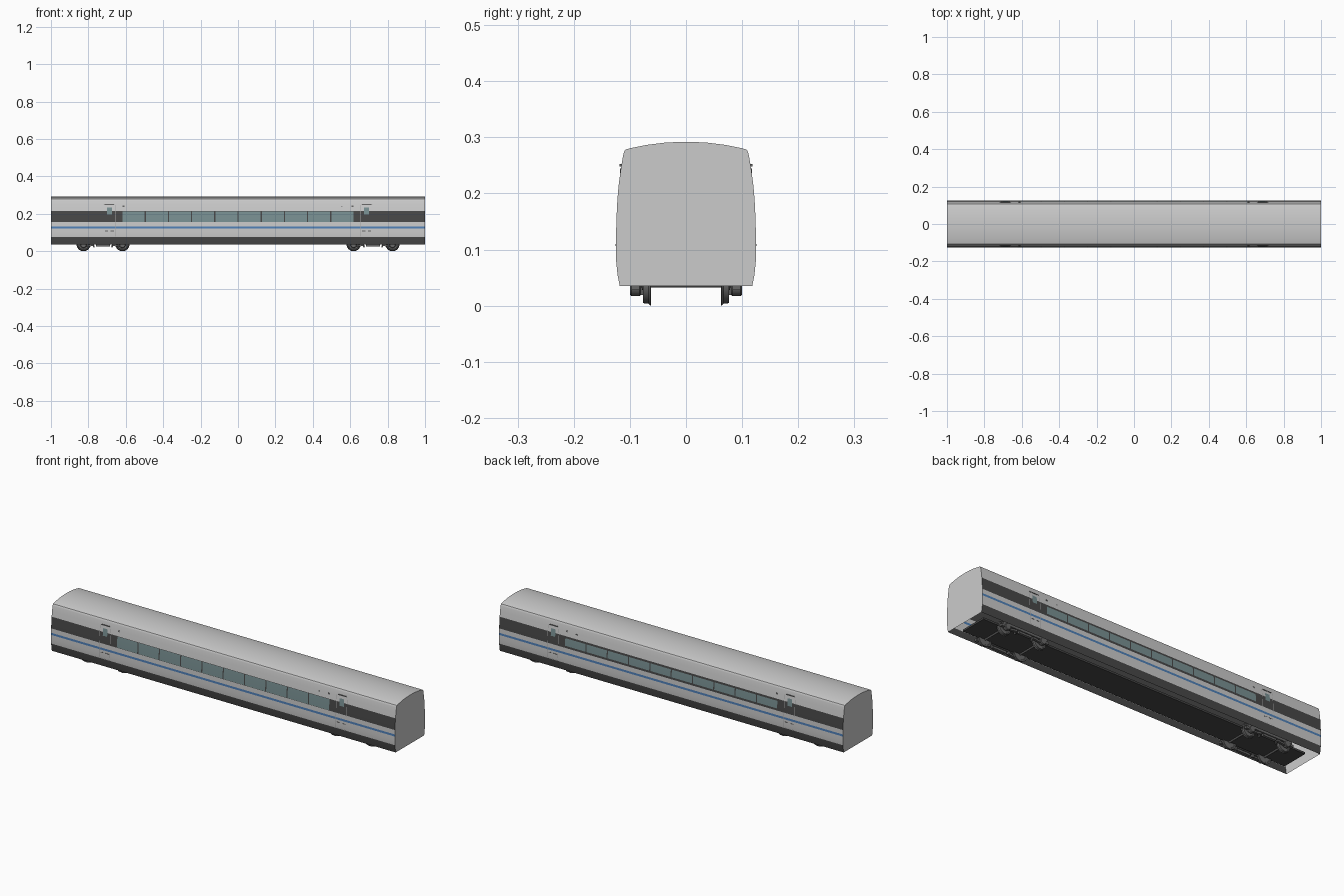
import bpy, bmesh, math
from mathutils import Matrix, Vector

if "Cube" in bpy.data.objects:
    bpy.data.objects.remove(bpy.data.objects["Cube"])

# half cross-section of the car body (y, z), bottom to roof ridge
PROFILE = [(.118, .035), (.122, .055), (.1245, .08), (.125, .10), (.1248, .115), (.124, .155),
           (.1222, .19), (.120, .215), (.116, .245), (.112, .268), (.1105, .274),
           (.108, .278), (.100, .2805), (.07, .2865), (.035, .2908), (0, .292)]


def material(name, *rgb):
    m = bpy.data.materials.new(name)
    m.diffuse_color = (*rgb, 1)
    m.use_nodes = True
    m.node_tree.nodes["Principled BSDF"].inputs["Base Color"].default_value = m.diffuse_color
    return m


DARK = material("dark_paint", .065, .065, .065)
BLUE = material("blue_paint", .08, .22, .48)
GLASS = material("tinted_glass", .19, .28, .29)
IRON = material("dark_iron", .14, .14, .14)
TRIM = material("grey_trim", .40, .40, .40)


def finish(name, bm, mat=None, smooth=True):
    me = bpy.data.meshes.new(name)
    bm.to_mesh(me)
    bm.free()
    ob = bpy.data.objects.new(name, me)
    bpy.context.collection.objects.link(ob)
    if mat:
        me.materials.append(mat)
    if smooth:
        bpy.ops.object.select_all(action='DESELECT')
        ob.select_set(True)
        bpy.context.view_layer.objects.active = ob
        bpy.ops.object.shade_smooth_by_angle(angle=math.radians(30))
    return ob


def side_y(z):
    for (ya, za), (yb, zb) in zip(PROFILE, PROFILE[1:]):
        if za <= z <= zb:
            return ya + (yb - ya) * (z - za) / (zb - za)
    return PROFILE[0][0]


def loft(bm, pts, x0, x1, flip):
    rows = [(bm.verts.new((x0, y, z)), bm.verts.new((x1, y, z))) for y, z in pts]
    for (a, b), (c, d) in zip(rows, rows[1:]):
        bm.faces.new((c, d, b, a) if flip else (a, b, d, c))


def panel(bm, x0, x1, z0, z1, side, off=0.0):
    """Curved patch that follows the body side."""
    zs = [z0] + [z for _, z in PROFILE if z0 < z < z1] + [z1]
    loft(bm, [(side * (side_y(z) + off), z) for z in zs], x0, x1, side > 0)


def box(bm, cx, cy, cz, sx, sy, sz, tilt=0):
    m = Matrix.Translation((cx, cy, cz)) @ Matrix.Rotation(tilt, 4, 'Y') @ Matrix.Diagonal((sx, sy, sz, 1))
    bmesh.ops.create_cube(bm, size=1, matrix=m)


def lathe(bm, x, z, pts, steps=36):
    """Spin (radius, y) points around a crosswise axle."""
    vs = [bm.verts.new((x + r, y, z)) for r, y in pts]
    es = [bm.edges.new(p) for p in zip(vs, vs[1:])]
    bmesh.ops.spin(bm, geom=vs + es, cent=(x, 0, z), axis=(0, 1, 0),
                   angle=2 * math.pi, steps=steps, use_duplicate=False)
    bmesh.ops.remove_doubles(bm, verts=bm.verts, dist=1e-5)


# painted side bands
for name, z0, z1, mat in [("skirt", .035, .075, DARK), ("lower_side", .075, .121, None),
                          ("blue_stripe", .121, .132, BLUE), ("middle_side", .132, .155, None),
                          ("window_band", .155, .215, DARK)]:
    bm = bmesh.new()
    for s in (-1, 1):
        panel(bm, -1, 1, z0, z1, s)
    finish(name, bm, mat)

# roof shell
bm = bmesh.new()
half = [p for p in PROFILE if p[1] >= .215]
loft(bm, [(-y, z) for y, z in half] + half[-2::-1], -1, 1, False)
finish("roof", bm)

# flat end walls
bm = bmesh.new()
ring = PROFILE + [(-y, z) for y, z in PROFILE[-2::-1]]
for x in (-1, 1):
    vs = [bm.verts.new((x, y, z)) for y, z in ring]
    bm.faces.new(vs if x > 0 else vs[::-1])
finish("end_walls", bm, smooth=False)

# underfloor, open along the skirts and at the ends
bm = bmesh.new()
box(bm, 0, 0, .042, 1.9, .145, .010)
finish("underfloor", bm, DARK, False)

# passenger windows with dividers, taller on the front side
glass, bars = bmesh.new(), bmesh.new()
for s, z0, z1 in ((-1, .157, .213), (1, .166, .205)):
    for i in range(10):
        x = -.62 + .124 * i
        panel(glass, x + .003, x + .121, z0, z1, s, .0006)
    for i in range(11):
        x = -.62 + .124 * i
        panel(bars, x - .003, x + .003, z0, z1, s, .0008)
finish("window_glass", glass, GLASS)
finish("window_dividers", bars, DARK)

# doors: outline seams, window, top gutter and steps
seam, dglass, fit = bmesh.new(), bmesh.new(), bmesh.new()
for s in (-1, 1):
    for d in (-1, 1):
        c = d * .688
        for e in (-1, 1):
            panel(seam, c + e * .031 - .001, c + e * .031 + .001, .078, .248, s, .0008)
        for z in (.078, .247):
            panel(seam, c - .031, c + .031, z, z + .0015, s, .0008)
        panel(dglass, c - .013, c + .013, .196, .234, s, .001)
        box(fit, c, s * (side_y(.25) + .001), .25, .05, .004, .004)
        for e in (-1, 1):
            box(fit, c + e * .015, s * side_y(.108), .108, .018, .002, .003)
        # small side lamps and sign plates
        box(fit, d * .612, s * side_y(.24), .24, .010, .002, .008)
    box(fit, .555, s * side_y(.238), .238, .010, .002, .004)
finish("door_seams", seam, TRIM)
finish("door_windows", dglass, GLASS)
finish("door_fittings", fit, IRON, False)

# wheels and axles
R = .0345
wheels, axles = bmesh.new(), bmesh.new()
for x in (-.826, -.618, .618, .826):
    for s in (-1, 1):
        pts = [(.004, .064), (.028, .064), (.030, .062), (R + .0025, .062), (R + .0035, .0635),
               (R + .002, .065), (R, .067), (R - .001, .077), (.029, .077), (.027, .074),
               (.012, .073), (.010, .078), (0.0, .078)]
        lathe(wheels, x, R + .0035, [(r, s * y) for r, y in pts])
    lathe(axles, x, R + .0035, [(.0, -.09), (.006, -.09), (.006, .09), (.0, .09)], 16)
bmesh.ops.recalc_face_normals(wheels, faces=wheels.faces)
bmesh.ops.recalc_face_normals(axles, faces=axles.faces)
finish("wheels", wheels, IRON)
finish("axles", axles, IRON)

# bogie side frames, axle boxes, trailing arms and springs
frame, boxes = bmesh.new(), bmesh.new()
for c in (-.722, .722):
    box(frame, c, 0, .050, .07, .19, .014)
    for s in (-1, 1):
        y = s * .090
        box(frame, c, y, .046, .26, .016, .014)
        box(frame, c, y, .031, .075, .014, .010)
        for e in (-1, 1):
            x = c + e * .104
            lathe(boxes, x, .034, [(0, y - .010), (.014, y - .010), (.017, y - .007),
                                   (.017, y + .007), (.014, y + .010), (0, y + .010)], 20)
            box(frame, x - e * .032, y, .030, .05, .012, .009, e * .12)
            box(frame, x + e * .024, y, .034, .022, .014, .012)
            box(frame, c + e * .050, s * .080, .029, .008, .008, .018, e * .3)
bmesh.ops.recalc_face_normals(boxes, faces=boxes.faces)
finish("bogie_frames", frame, IRON, False)
finish("axle_boxes", boxes, IRON)
